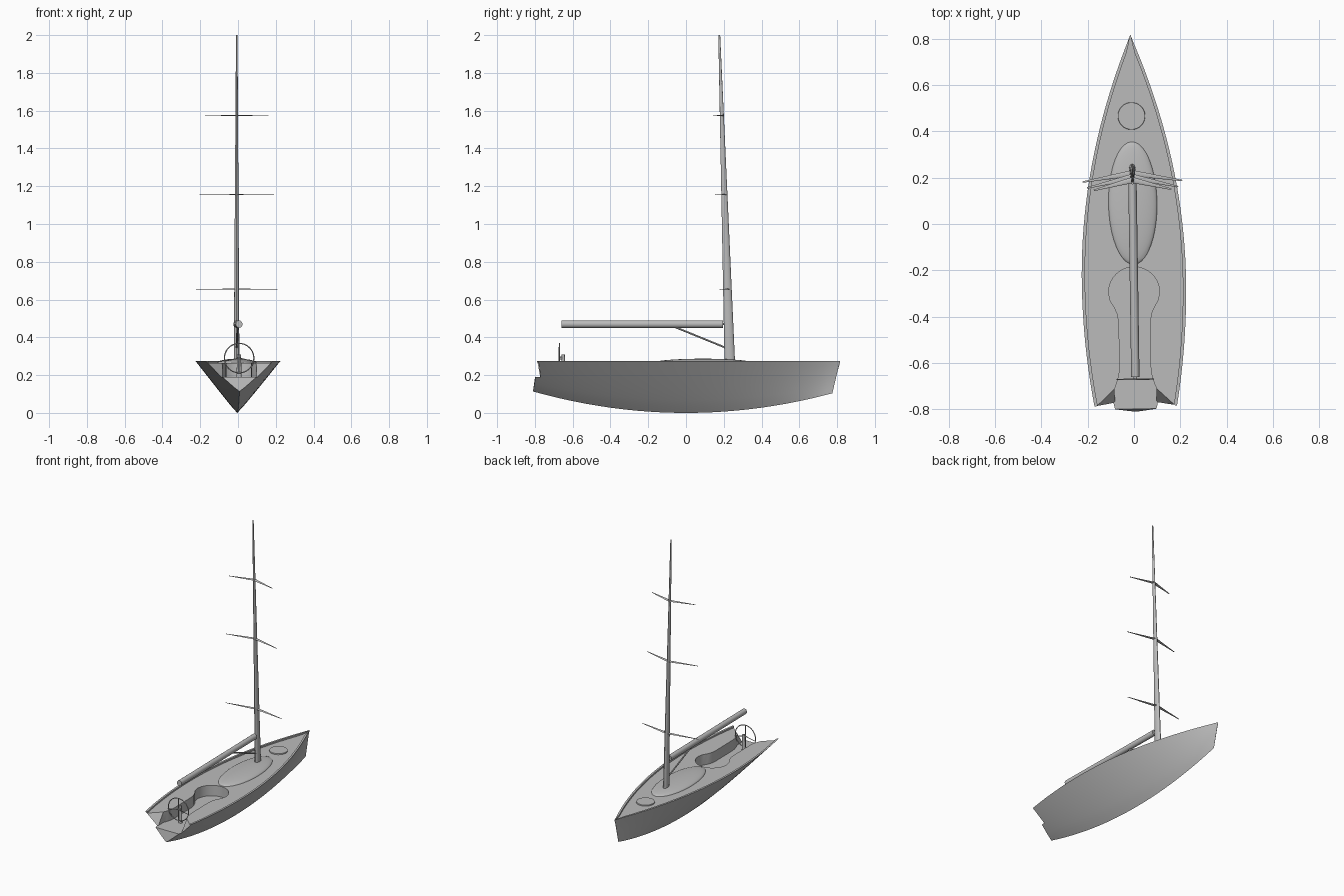
import bpy, bmesh, math
from mathutils import Vector, Matrix

cube = bpy.data.objects.get("Cube")
if cube:
    bpy.data.objects.remove(cube)

grey = bpy.data.materials.new("plain grey")
grey.use_nodes = True
grey.diffuse_color = (0.5, 0.5, 0.5, 1)
grey.node_tree.nodes["Principled BSDF"].inputs["Base Color"].default_value = (0.5, 0.5, 0.5, 1)

RAIL, DECK, FLOOR = 0.275, 0.264, 0.19
parts = []


def finish(name, bm, keep=True):
    """Turn a bmesh into an object of the boat."""
    bmesh.ops.recalc_face_normals(bm, faces=bm.faces)
    mesh = bpy.data.meshes.new(name)
    bm.to_mesh(mesh)
    bm.free()
    obj = bpy.data.objects.new(name, mesh)
    bpy.context.collection.objects.link(obj)
    mesh.materials.append(grey)
    if keep:
        parts.append(obj)
    else:
        obj.hide_render = True
    return obj


def loft(name, rings):
    """Skin a list of closed rings and cap both ends."""
    bm = bmesh.new()
    rows = [[bm.verts.new(p) for p in ring] for ring in rings]
    n = len(rows[0])
    for a, b in zip(rows, rows[1:]):
        for i in range(n):
            j = (i + 1) % n
            bm.faces.new((a[i], a[j], b[j], b[i]))
    bm.faces.new(rows[0])
    bm.faces.new(rows[-1])
    return finish(name, bm)


def spar(name, start, end, r_start, r_end, ref=(1, 0, 0), sides=16):
    """Tapered elliptical bar; radii are along ref and across it."""
    start, end = Vector(start), Vector(end)
    axis = (end - start).normalized()
    u = (Vector(ref) - axis * axis.dot(Vector(ref))).normalized()
    v = axis.cross(u)
    turns = [math.tau * k / sides for k in range(sides)]
    return loft(name, [[c + u * r[0] * math.cos(t) + v * r[1] * math.sin(t) for t in turns]
                       for c, r in ((start, r_start), (end, r_end))])


# Hull: V sections with a fine bow, a raked transom and a toe rail round the deck
def half_width(y):
    k = 1 / 1.065 ** 2 if y > -0.25 else 0.73
    return max(0.225 * (1 - k * (y + 0.25) ** 2), 0.001)


def section(s):
    y_low, y_top = -0.81 + 1.585 * s, -0.785 + 1.6 * s
    keel, w = 0.115 * (y_low / 0.815) ** 2, half_width(y_top)
    side = []
    for i in range(1, 9):
        t = i / 8
        side.append((w * t ** 0.92, y_low + (y_top - y_low) * t, keel + (RAIL - keel) * t))
    inner = w - min(0.014, w * 0.5)
    side += [(inner, y_top, RAIL), (inner, y_top, DECK)]
    return [(0, y_low, keel)] + side + [(-x, y, z) for x, y, z in reversed(side)]


hull = loft("hull", [section(i / 40) for i in range(41)])

# Cockpit well: rounded front, narrower between the benches, wider by the wheel
half = [(0.11 * math.sin(a), -0.295 + 0.11 * math.cos(a))
        for a in [math.pi / 2 * k / 10 for k in range(11)]]
half += [(0.103, -0.33), (0.085, -0.36), (0.072, -0.39), (0.067, -0.43),
         (0.067, -0.62), (0.07, -0.65), (0.08, -0.685), (0.09, -0.71), (0.09, -0.9)]
outline = half + [(-x, y) for x, y in reversed(half[1:])]
bm = bmesh.new()
base = bm.faces.new([bm.verts.new((x, y, FLOOR)) for x, y in outline])
top = bmesh.ops.extrude_face_region(bm, geom=[base])["geom"]
bmesh.ops.translate(bm, vec=(0, 0, 0.2), verts=[g for g in top if isinstance(g, bmesh.types.BMVert)])
well_cutter = finish("cockpit_cutter", bm, keep=False)

# Open stern: sloping walls running out to the transom corners
bm = bmesh.new()
for s in (-1, 1):
    for x, y, z in ((0.09, -0.71, DECK), (0.09, -0.71, 0.4), (0.25, -0.86, DECK),
                    (0.25, -0.86, 0.4), (0.09, -0.765, FLOOR), (0.17, -0.84, FLOOR)):
        bm.verts.new((s * x, y, z))
bmesh.ops.convex_hull(bm, input=bm.verts)
stern_cutter = finish("stern_cutter", bm, keep=False)

bpy.context.view_layer.objects.active = hull
for cutter in (well_cutter, stern_cutter):
    cut = hull.modifiers.new("cut", "BOOLEAN")
    cut.operation, cut.solver, cut.object = "DIFFERENCE", "EXACT", cutter
    bpy.ops.object.modifier_apply(modifier=cut.name)
    bpy.data.objects.remove(cutter)

# Low coachroof and round fore hatch
bm = bmesh.new()
bmesh.ops.create_uvsphere(bm, u_segments=40, v_segments=20, radius=1)
bmesh.ops.transform(bm, verts=bm.verts, matrix=Matrix.Translation((0, 0.09, DECK))
                    @ Matrix.Diagonal((0.105, 0.265, 0.023, 1)))
finish("coachroof", bm)
spar("fore_hatch", (0, 0.466, DECK - 0.005), (0, 0.466, DECK + 0.007),
     (0.06, 0.06), (0.058, 0.058), sides=32)

# Rig: raked mast, swept spreaders, boom and its strut
def mast_y(z):
    return 0.232 - 0.056 * (z - 0.26) / 1.74


spar("mast", (0, mast_y(0.26), 0.26), (0, mast_y(2), 2), (0.015, 0.028), (0.004, 0.005), sides=20)
for level, z, reach, sweep in (("lower", 0.655, 0.215, 0.035), ("middle", 1.155, 0.197, 0.045),
                               ("upper", 1.575, 0.167, 0.042)):
    for side, s in (("left", 1), ("right", -1)):
        y = mast_y(z)
        spar(f"{level}_spreader_{side}", (0, y, z), (s * reach, y - sweep, z),
             (0.013, 0.003), (0.003, 0.001), ref=(0, 1, 0), sides=10)
spar("boom", (0, -0.66, 0.47), (0, 0.195, 0.47), (0.018, 0.02), (0.018, 0.02))
spar("gooseneck", (0, 0.19, 0.47), (0, 0.22, 0.47), (0.006, 0.006), (0.006, 0.006), sides=8)
spar("boom_strut", (0, -0.06, 0.455), (0, 0.215, 0.343), (0.005, 0.005), (0.005, 0.005), sides=10)

# Steering wheel on its pedestal
HUB = Vector((0, -0.67, 0.29))
bpy.ops.mesh.primitive_torus_add(major_radius=0.078, minor_radius=0.003, major_segments=40,
                                 minor_segments=8, location=HUB, rotation=(math.pi / 2, 0, 0))
rim = bpy.context.object
rim.name = rim.data.name = "wheel_rim"
bpy.ops.object.transform_apply(location=True, rotation=True, scale=True)
rim.data.materials.append(grey)
parts.append(rim)
for k, deg in enumerate((-12, 192, 90, 270)):
    a = math.radians(deg)
    tip = HUB + Vector((math.cos(a), 0, math.sin(a))) * 0.078
    spar(f"wheel_spoke_{k + 1}", HUB, tip, (0.003, 0.003), (0.002, 0.002), ref=(0, 1, 0), sides=8)
spar("wheel_hub", HUB, HUB + Vector((0, 0.025, 0)), (0.008, 0.008), (0.008, 0.008), sides=12)
spar("wheel_pedestal", (0, -0.65, FLOOR - 0.005), (0, -0.65, 0.31), (0.014, 0.011), (0.01, 0.008))

# Smooth shading with crisp edges, and the boat's slight heading
heading = Matrix.Translation((-0.004, 0, 0)) @ Matrix.Rotation(math.radians(0.85), 4, "Z")
for obj in parts:
    obj.data.polygons.foreach_set("use_smooth", [True] * len(obj.data.polygons))
    obj.data.set_sharp_from_angle(angle=math.radians(30))
    obj.matrix_world = heading
